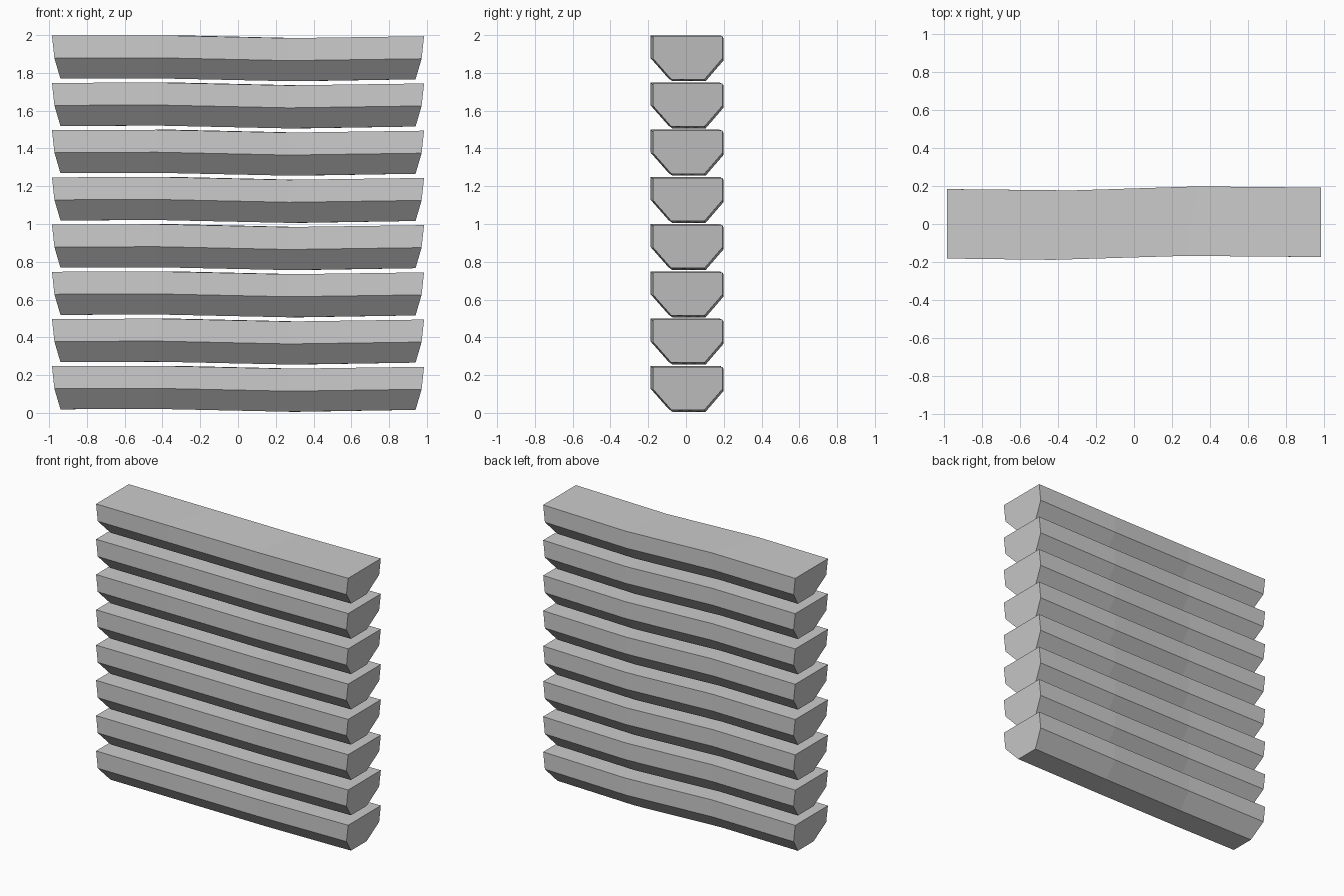
import bpy, bmesh

if "Cube" in bpy.data.objects:
    bpy.data.objects.remove(bpy.data.objects["Cube"])

PITCH, COUNT = 0.25, 8

# Cross-section: (side, y, z, x of end); side -1 front, +1 back
PROFILE = [(-1, -0.178, 0.245, 0.985), (1, 0.188, 0.245, 0.985),
           (1, 0.188, 0.126, 0.972), (1, 0.094, 0.017, 0.94),
           (-1, -0.082, 0.017, 0.94), (-1, -0.178, 0.126, 0.972)]

# Bend rings: x at front, x at back, y shift, z shift
LEFT_END, RIGHT_END = (-1, -1, -0.004, 0.002), (1, 1, 0.004, -0.001)
RINGS = [LEFT_END, (-0.43, -0.33, -0.011, 0.004),
         (0.27, 0.33, 0.010, -0.011), RIGHT_END]


def make_slat(index):
    bm = bmesh.new()
    loops = []
    for xf, xb, dy, dz in RINGS:
        loop = []
        for side, y, z, end in PROFILE:
            x = xf * end if abs(xf) == 1 else (xf if side < 0 else xb)
            loop.append(bm.verts.new((x, y + dy, z + dz)))
        loops.append(loop)
    n = len(PROFILE)
    for a, b in zip(loops, loops[1:]):
        for i in range(n):
            j = (i + 1) % n
            bm.faces.new((a[i], a[j], b[j], b[i]))
    bm.faces.new(loops[0])
    bm.faces.new(loops[-1])
    bmesh.ops.recalc_face_normals(bm, faces=bm.faces)
    mesh = bpy.data.meshes.new("slat")
    bm.to_mesh(mesh)
    bm.free()
    obj = bpy.data.objects.new(f"wall_slat_{index + 1}", mesh)
    obj.location.z = index * PITCH
    bpy.context.collection.objects.link(obj)


# Stack of slightly warped, bevelled planks
for k in range(COUNT):
    make_slat(k)
